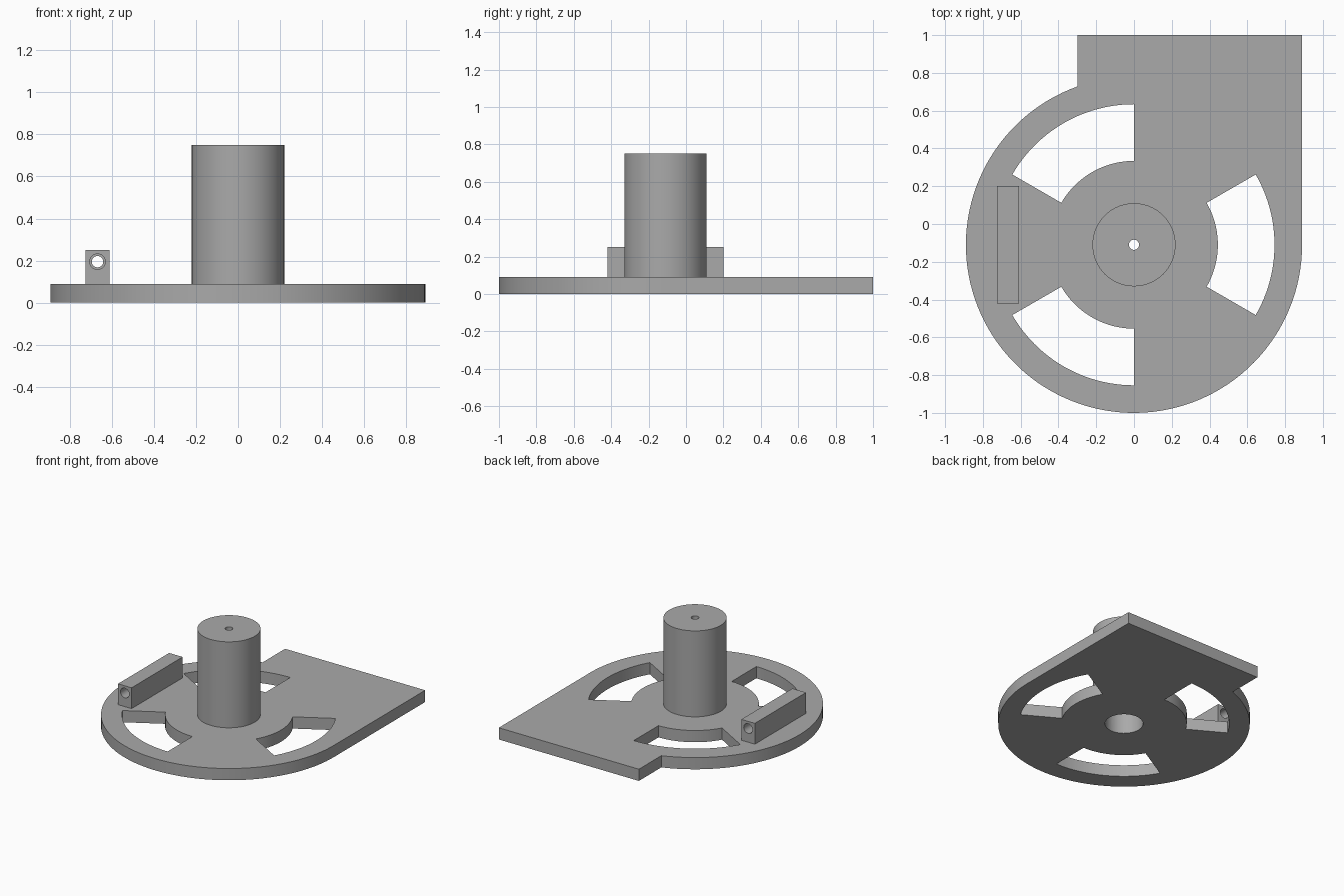
import bpy, bmesh
from math import sin, cos, radians, pi
from mathutils import Matrix, Vector

if "Cube" in bpy.data.objects:
    bpy.data.objects.remove(bpy.data.objects["Cube"], do_unlink=True)

grey = bpy.data.materials.new("plain grey")
grey.use_nodes = True
grey.diffuse_color = (0.4, 0.4, 0.4, 1)
grey.node_tree.nodes["Principled BSDF"].inputs["Base Color"].default_value = (0.4, 0.4, 0.4, 1)

CY = -0.11          # hub centre on y
R = 0.89            # disc radius
THICK = 0.09        # plate thickness
TOP = 0.75          # column height
BORE = 0.135        # wide bore radius
PIN = 0.027         # small hole radius


def arc(radius, start, end, steps):
    """Points on an arc around the hub, angles in degrees."""
    angles = [radians(start + (end - start) * i / steps) for i in range(steps + 1)]
    return [(radius * cos(a), CY + radius * sin(a)) for a in angles]


def make(name, bm):
    bmesh.ops.recalc_face_normals(bm, faces=bm.faces)
    mesh = bpy.data.meshes.new(name)
    bm.to_mesh(mesh)
    bm.free()
    mesh.materials.append(grey)
    ob = bpy.data.objects.new(name, mesh)
    bpy.context.collection.objects.link(ob)
    return ob


def prism(name, outline, z0, z1):
    bm = bmesh.new()
    face = bm.faces.new([bm.verts.new((x, y, z0)) for x, y in outline])
    new = bmesh.ops.extrude_face_region(bm, geom=[face])["geom"]
    moved = [v for v in new if isinstance(v, bmesh.types.BMVert)]
    bmesh.ops.translate(bm, verts=moved, vec=(0, 0, z1 - z0))
    return make(name, bm)


def rod(name, radius, centre, length, turn=0, sides=48):
    """Cylinder around z, or around y when turned."""
    bm = bmesh.new()
    place = Matrix.Translation(Vector(centre)) @ Matrix.Rotation(turn, 4, "X")
    bmesh.ops.create_cone(bm, cap_ends=True, segments=sides, radius1=radius,
                          radius2=radius, depth=length, matrix=place)
    return make(name, bm)


def cut(target, cutter):
    mod = target.modifiers.new("cut", "BOOLEAN")
    mod.operation = "DIFFERENCE"
    mod.solver = "EXACT"
    mod.object = cutter
    bpy.context.view_layer.objects.active = target
    bpy.ops.object.modifier_apply(modifier=mod.name)
    bpy.data.objects.remove(cutter, do_unlink=True)


# Base plate: round disc running into a square tab at the back
base = prism("base_plate", [(R, 1), (-0.3, 1)] + arc(R, 109.7, 360, 90), 0, THICK)

# Three curved slots between the spokes
for start in (-30, 90, 210):
    outline = arc(0.744, start, start + 60, 24) + arc(0.444, start + 60, start, 24)
    cut(base, prism("slot_cutter", outline, -0.1, 0.2))
cut(base, rod("bore_cutter", BORE, (0, CY, 0), 0.5))

# Hub column: wide bore from below, small hole through the top
column = rod("hub_column", 0.22, (0, CY, (THICK + TOP) / 2), TOP - THICK, sides=72)
cut(column, rod("bore_cutter", BORE, (0, CY, 0.33), 0.66))
cut(column, rod("pin_cutter", PIN, (0, CY, 0.6), 0.6, sides=24))

# Guide block with a long hole, wider at both ends
x0, x1, y0, y1 = -0.725, -0.61, -0.42, 0.2
block = prism("guide_block", [(x0, y0), (x1, y0), (x1, y1), (x0, y1)], THICK, 0.25)
mid_x, mid_y, hole_z = (x0 + x1) / 2, (y0 + y1) / 2, 0.195
cut(block, rod("guide_cutter", PIN, (mid_x, mid_y, hole_z), 1, pi / 2, 32))
for end in (y0, y1):
    cut(block, rod("socket_cutter", 0.037, (mid_x, end, hole_z), 0.4, pi / 2, 32))

# Smooth the round walls, keep the edges sharp
bpy.ops.object.select_all(action="DESELECT")
for ob in (base, column, block):
    ob.select_set(True)
bpy.context.view_layer.objects.active = base
bpy.ops.object.shade_smooth_by_angle(angle=radians(30))
